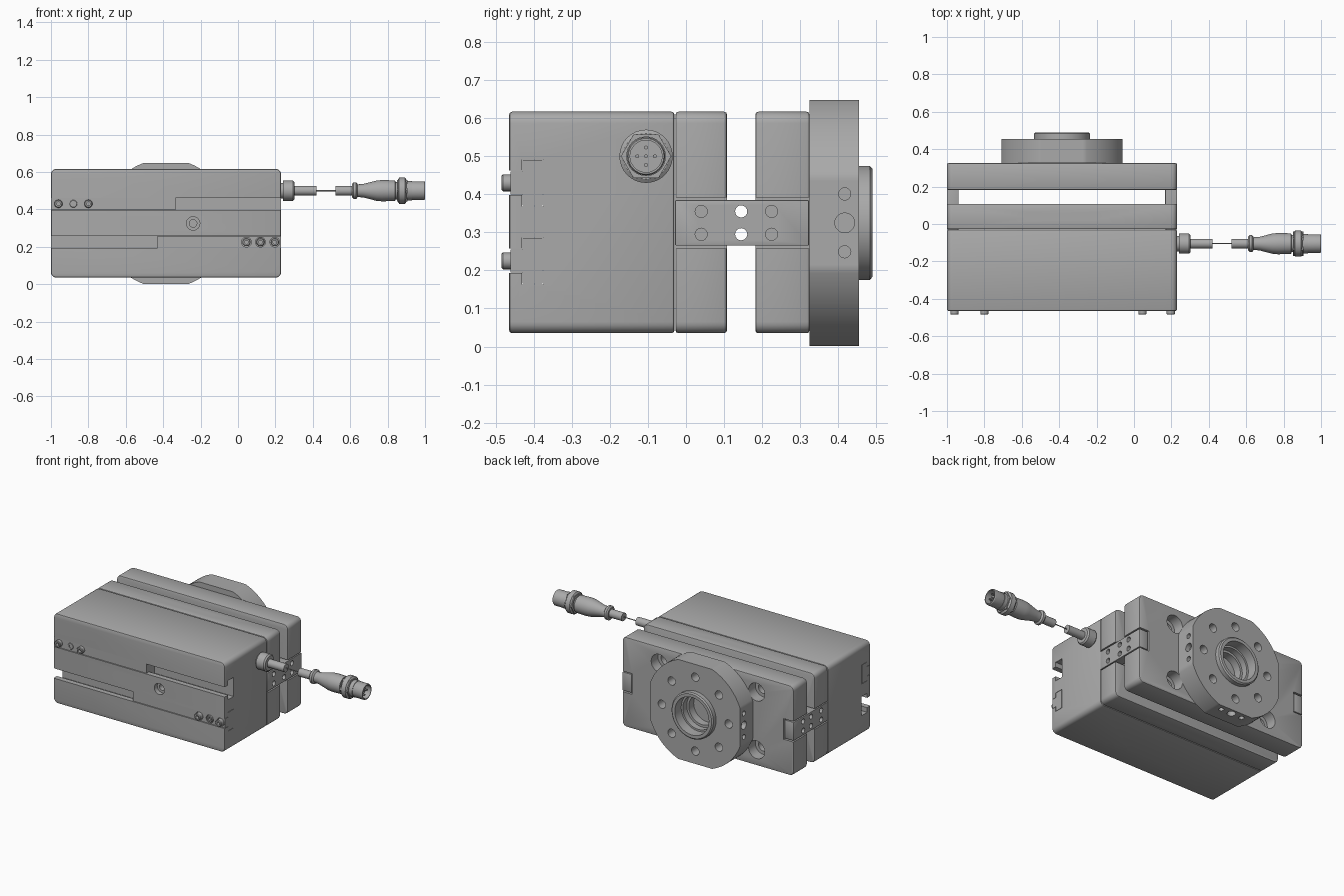
import bpy, bmesh, math
from mathutils import Vector

cube = bpy.data.objects.get("Cube")
if cube:
    bpy.data.objects.remove(cube, do_unlink=True)

grey = bpy.data.materials.new("machined_grey")
grey.use_nodes = True
grey.diffuse_color = (0.4, 0.4, 0.4, 1)
grey.node_tree.nodes["Principled BSDF"].inputs["Base Color"].default_value = (0.4, 0.4, 0.4, 1)

parts = []
LEFT, RIGHT, FRONT, BACK, UP, DOWN = (Vector(v) for v in (
    (1, 0, 0), (-1, 0, 0), (0, -1, 0), (0, 1, 0), (0, 0, 1), (0, 0, -1)))
CX, CZ = -0.385, 0.325          # centre line of the housing
X0, X1 = -1.0, 0.23             # housing ends


def finish(bm, name, keep=True):
    bmesh.ops.recalc_face_normals(bm, faces=bm.faces)
    mesh = bpy.data.meshes.new(name)
    bm.to_mesh(mesh)
    bm.free()
    mesh.materials.append(grey)
    obj = bpy.data.objects.new(name, mesh)
    bpy.context.collection.objects.link(obj)
    obj.hide_render = not keep
    if keep:
        parts.append(obj)
    return obj


def block(name, xs, ys, zs, corner=0, edge=0, keep=True):
    """Box with rounded corners along y and softened remaining edges."""
    bm = bmesh.new()
    bmesh.ops.create_cube(bm, size=1)
    for v in bm.verts:
        v.co = [sum(r) / 2 + c * (r[1] - r[0]) for r, c in zip((xs, ys, zs), v.co)]
    if corner:
        along = [e for e in bm.edges
                 if abs((e.verts[0].co - e.verts[1].co).normalized().y) > 0.9]
        bmesh.ops.bevel(bm, geom=along, offset=corner, segments=5, profile=0.5, affect='EDGES')
    if edge:
        bm.normal_update()
        sharp = [e for e in bm.edges if e.calc_face_angle(0) > 0.8]
        bmesh.ops.bevel(bm, geom=sharp, offset=edge, segments=2, profile=0.5, affect='EDGES')
    return finish(bm, name, keep)


def lathe(name, loc, axis, profile, sides=32, keep=True):
    """Turn (radius, distance) points round an axis through loc."""
    bm = bmesh.new()
    rings = []
    for r, d in profile:
        rings.append([bm.verts.new((r * math.cos(a), r * math.sin(a), d)) for a in
                      (2 * math.pi * i / sides for i in range(sides))])
    for a, b in zip(rings, rings[1:]):
        for i in range(sides):
            j = (i + 1) % sides
            bm.faces.new((a[i], a[j], b[j], b[i]))
    bmesh.ops.remove_doubles(bm, verts=bm.verts, dist=1e-5)
    turn = axis.to_track_quat('Z', 'Y')
    for v in bm.verts:
        v.co = turn @ v.co + Vector(loc)
    return finish(bm, name, keep)


def carve(target, cutter, operation='DIFFERENCE'):
    mod = target.modifiers.new("carve", 'BOOLEAN')
    mod.operation, mod.solver, mod.object = operation, 'EXACT', cutter
    bpy.context.view_layer.objects.active = target
    bpy.ops.object.modifier_apply(modifier=mod.name)
    bpy.data.objects.remove(cutter, do_unlink=True)


def bore(target, loc, into, *steps, sides=24):
    """Stepped hole: each step is (radius, depth)."""
    profile = [(0, -0.02)]
    last = -0.02
    for r, d in steps:
        profile += [(r, last), (r, d)]
        last = d
    carve(target, lathe("cutter", loc, into, profile + [(0, last)], sides, keep=False))


def cut_box(target, xs, ys, zs):
    carve(target, block("cutter", xs, ys, zs, keep=False))


# Main housing with two T slots across the front
body = block("housing", (X0, X1), (-0.465, -0.03), (0.035, 0.617), 0.03, 0.008)
slots = ((0.43, X0, -0.335, (-0.96, -0.88, -0.80)), (0.225, -0.43, X1, (0.045, 0.12, 0.197)))
for z, start, end, screws in slots:
    cut_box(body, (-1.1, 0.4), (-0.5, -0.41), (z - 0.032, z + 0.032))
    cut_box(body, (-1.1, 0.4), (-0.431, -0.375), (z - 0.062, z + 0.062))
    # Sliding jaw bar, neck and head, with its screws
    bar = block("jaw_bar", (start, end), (-0.43, -0.377), (z - 0.06, z + 0.06))
    carve(bar, block("neck", (start, end), (-0.461, -0.42), (z - 0.03, z + 0.03), keep=False), 'UNION')
    for i, x in enumerate(screws):
        top = -0.03 if i != 1 else -0.008
        bore(bar, (x, -0.461, z), BACK, (0.026, 0.012))
        lathe("jaw_screw", (x, -0.455, z), BACK,
              [(0, 0.01), (0.01, 0.01), (0.01, top), (0.018, top), (0.022, top + 0.004),
               (0.022, 0.01), (0, 0.01)], 20)
for x in (-0.525, -0.24):
    bore(body, (x, -0.465, CZ), BACK, (0.036, 0.03), (0.02, 0.1))
for offset in (-0.165, -0.07, 0.07, 0.165):
    bore(body, (CX + offset, -0.3, 0.035), UP, (0.016, 0.05))

# Cover plate behind the housing, and the mounting plate beyond the gap
cover = block("cover_plate", (X0, X1), (-0.028, 0.108), (0.035, 0.617), 0.03, 0.008)
mount = block("mounting_plate", (X0, X1), (0.182, 0.325), (0.035, 0.617), 0.03, 0.008)
for plate in (cover, mount):
    for xs in ((X1 - 0.07, 0.4), (-1.1, X0 + 0.07)):
        cut_box(plate, xs, (-0.2, 0.5), (0.258, 0.392))
for x in (-0.55, -0.22):
    bore(cover, (x, 0.04, 0.617), DOWN, (0.022, 0.06))
    bore(cover, (x, 0.04, 0.035), UP, (0.022, 0.06))
bore(mount, (CX, 0.182, CZ), BACK, (0.24, 0.02), sides=48)
for sx in (-1, 1):
    for sz in (-1, 1):
        spot = (CX + 0.35 * sx, 0.325, CZ + 0.187 * sz)
        bore(mount, spot, FRONT, (0.058, 0.07), (0.036, 0.2))

# Side links bridging the gap
for side, xs, face, into in (("left", (X1 - 0.063, X1), X1, RIGHT),
                             ("right", (X0, X0 + 0.063), X0, LEFT)):
    link = block(side + "_link", xs, (-0.029, 0.323), (0.265, 0.385), 0, 0.003)
    for z in (0.295, 0.355):
        for y, depth in ((0.04, 0.045), (0.145, 0.1), (0.225, 0.045)):
            bore(link, (face, y, z), into, (0.016, depth), sides=16)

# Round flange with four flats, raised ring and stepped bore
flange = lathe("flange", (CX, 0.325, CZ), BACK,
               [(0, 0), (0.345, 0), (0.345, 0.13), (0, 0.13)], 96)
F = 0.323
carve(flange, block("cutter", (CX - F, CX + F), (0.2, 0.6), (CZ - F, CZ + F), keep=False), 'INTERSECT')
bore(flange, (CX, 0.455, CZ), FRONT, (0.125, 0.2), sides=64)
lathe("centre_ring", (CX, 0.325, CZ), BACK,
      [(0, 0.01), (0.095, 0.01), (0.095, 0.06), (0.11, 0.06), (0.11, 0.1), (0.122, 0.1),
       (0.122, 0.165), (0.142, 0.165), (0.15, 0.158), (0.15, 0.125), (0.124, 0.125),
       (0.124, 0.0), (0, 0.0)], 64)
for i in range(8):
    a = math.pi * i / 4
    bore(flange, (CX + 0.24 * math.cos(a), 0.455, CZ + 0.24 * math.sin(a)), FRONT, (0.027, 0.1))
for out, across in ((LEFT, UP), (RIGHT, UP), (UP, LEFT), (DOWN, LEFT)):
    for shift, r in ((-0.076, 0.016), (0, 0.026), (0.076, 0.016)):
        spot = Vector((CX, 0.417, CZ)) + out * F + across * shift
        bore(flange, spot, -out, (r, 0.03), sides=20)

# Cable gland, cable and plug along the left side
origin = (0, -0.105, 0.5)
lathe("cable_gland", origin, LEFT,
      [(0, 0.22), (0.042, 0.22), (0.042, 0.24), (0.054, 0.24), (0.054, 0.293), (0.046, 0.302),
       (0, 0.302)])
for name, a, b, r in (("cable_stub", 0.3, 0.42, 0.026), ("cable_core", 0.41, 0.53, 0.003),
                      ("cable_end", 0.52, 0.63, 0.026)):
    lathe(name, origin, LEFT, [(0, a), (r, a), (r, b), (0, b)])
lathe("plug_body", origin, LEFT,
      [(0, 0.61), (0.036, 0.61), (0.045, 0.618), (0.045, 0.632), (0.034, 0.64), (0.036, 0.67),
       (0.054, 0.74), (0.057, 0.77), (0.055, 0.84), (0.046, 0.842), (0.046, 0.855),
       (0.06, 0.855), (0.07, 0.862), (0.07, 0.893), (0.06, 0.9), (0.052, 0.9), (0.052, 0.93),
       (0, 0.93)])
lathe("plug_nut", origin, LEFT,
      [(0, 0.85), (0.066, 0.85), (0.066, 0.905), (0, 0.905)], 6)
lathe("plug_socket", origin, LEFT,
      [(0, 0.92), (0.046, 0.92), (0.05, 0.935), (0.05, 0.995), (0.047, 1.0), (0.042, 1.0),
       (0.042, 0.96), (0, 0.96)])
for i in range(5):
    a = 2 * math.pi * i / 4
    r = 0.023 if i < 4 else 0
    spot = Vector(origin) + Vector((0, r * math.cos(a), r * math.sin(a)))
    lathe("socket_pin", spot, LEFT, [(0, 0.95), (0.005, 0.95), (0.005, 0.985), (0, 0.985)], 10)

# Smooth the round surfaces and keep the edges crisp
bpy.ops.object.select_all(action='DESELECT')
for obj in parts:
    obj.select_set(True)
bpy.context.view_layer.objects.active = body
bpy.ops.object.shade_smooth_by_angle(angle=math.radians(30))
